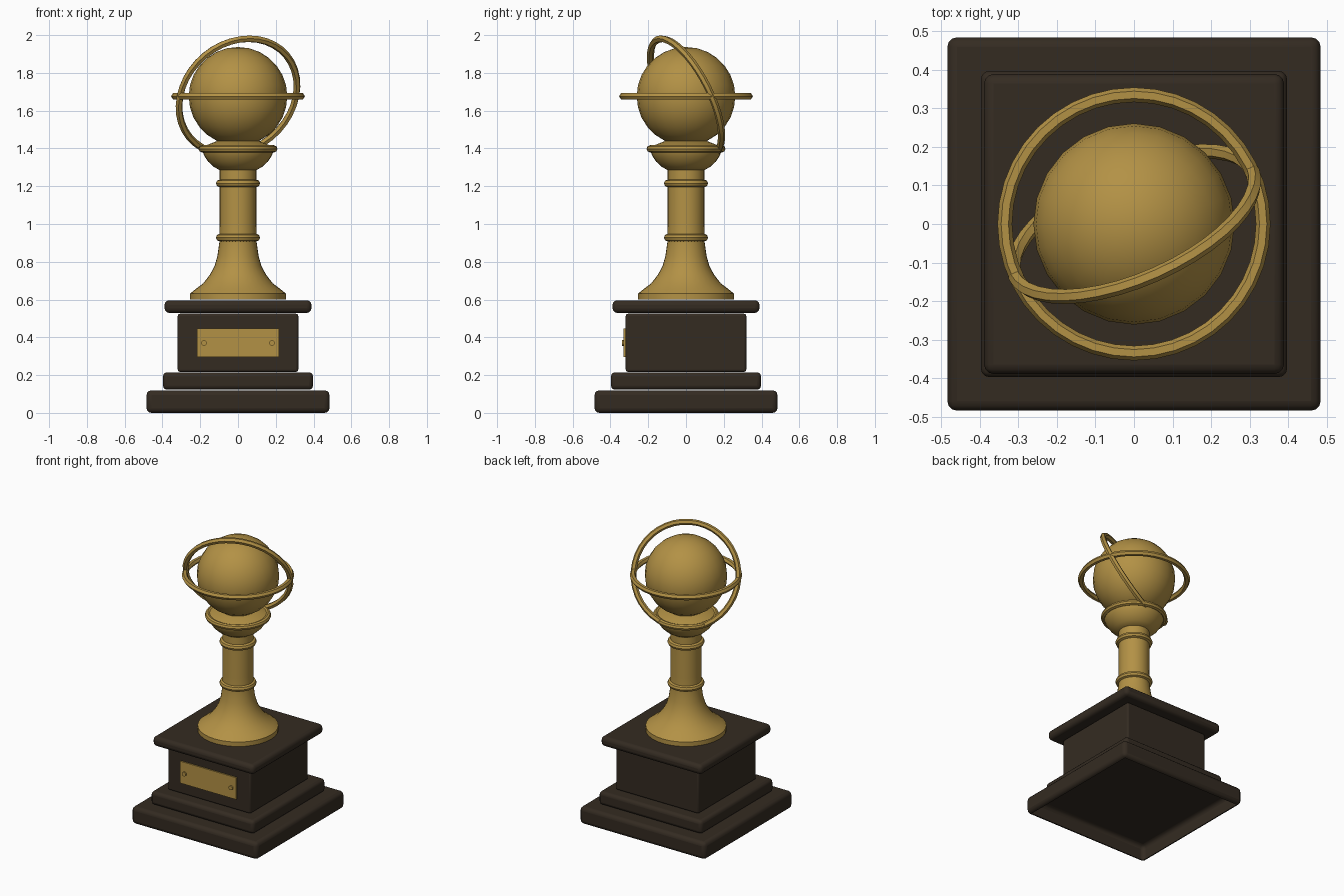
import bpy, bmesh, math

if "Cube" in bpy.data.objects:
    bpy.data.objects.remove(bpy.data.objects["Cube"])


def material(name, rgb):
    m = bpy.data.materials.new(name)
    m.diffuse_color = (*rgb, 1)
    m.use_nodes = True
    m.node_tree.nodes["Principled BSDF"].inputs["Base Color"].default_value = m.diffuse_color
    return m


GOLD = material("antique gold", (0.45, 0.285, 0.06))
WOOD = material("dark wood", (0.034, 0.024, 0.0155))


def finish(name, mat, smooth=True):
    ob = bpy.context.object
    ob.name = name
    ob.data.materials.append(mat)
    if smooth:
        bpy.ops.object.shade_smooth_by_angle(angle=math.radians(40))
    return ob


def box(name, mat, half, z0, z1, bevel, open_below=False):
    bpy.ops.mesh.primitive_cube_add(size=1, location=(0, 0, (z0 + z1) / 2))
    bpy.context.object.scale = (2 * half, 2 * half, z1 - z0)
    bpy.ops.object.transform_apply(location=False, scale=True)
    ob = finish(name, mat)
    bm = bmesh.new()
    bm.from_mesh(ob.data)
    bmesh.ops.bevel(bm, geom=bm.edges[:], offset=bevel, segments=3, profile=0.5, affect='EDGES')
    if open_below:
        low = min(bm.faces, key=lambda f: f.calc_center_median().z)
        bmesh.ops.delete(bm, geom=[low], context='FACES')
    for f in bm.faces:
        f.smooth = True
    bm.to_mesh(ob.data)
    bm.free()
    return ob


def lathe(name, mat, profile, n=32):
    verts, faces = [], []
    for r, z in profile:
        for i in range(n):
            a = 2 * math.pi * i / n
            verts.append((r * math.cos(a), r * math.sin(a), z))
    for k in range(len(profile) - 1):
        for i in range(n):
            j = (i + 1) % n
            faces.append((k * n + i, k * n + j, (k + 1) * n + j, (k + 1) * n + i))
    faces.append(tuple(reversed(range(n))))
    faces.append(tuple(range((len(profile) - 1) * n, len(profile) * n)))
    me = bpy.data.meshes.new(name)
    me.from_pydata(verts, [], faces)
    ob = bpy.data.objects.new(name, me)
    bpy.context.collection.objects.link(ob)
    bpy.ops.object.select_all(action='DESELECT')
    bpy.context.view_layer.objects.active = ob
    ob.select_set(True)
    return finish(name, mat)


def ring(name, z, major, minor, rot=(0, 0, 0), sides=8):
    bpy.ops.mesh.primitive_torus_add(location=(0, 0, z), rotation=rot, major_radius=major,
                                     minor_radius=minor, major_segments=40, minor_segments=sides)
    return finish(name, GOLD)


# Stepped wooden plinth, hollow below, with thin shadow gaps between the tiers
box("base_step", WOOD, 0.484, 0.0, 0.119, 0.025, open_below=True)
box("second_step", WOOD, 0.397, 0.123, 0.215, 0.022)
box("plinth_block", WOOD, 0.319, 0.217, 0.525, 0.012)
box("plinth_cap", WOOD, 0.389, 0.529, 0.596, 0.025)

# Blank plaque with two screws
bpy.ops.mesh.primitive_cube_add(size=1, location=(0, -0.326, 0.372))
bpy.context.object.scale = (0.432, 0.009, 0.152)
finish("plaque", GOLD, False)
for sx in (-1, 1):
    bpy.ops.mesh.primitive_cylinder_add(vertices=12, radius=0.015, depth=0.014,
                                        location=(sx * 0.18, -0.333, 0.37),
                                        rotation=(math.pi / 2, 0, 0))
    finish("plaque_screw", GOLD)

# Column with flared foot, and its collars
lathe("column", GOLD, [(0.255, 0.6), (0.255, 0.631), (0.225, 0.655), (0.185, 0.685), (0.15, 0.73),
                       (0.125, 0.775), (0.109, 0.83), (0.099, 0.9), (0.097, 1.0), (0.097, 1.3)])
for z in (0.928, 1.215):
    ring("column_collar", z, 0.097, 0.02)

# Cup holding the globe
lathe("cup", GOLD, [(0.097, 1.285), (0.13, 1.304), (0.158, 1.33), (0.178, 1.36), (0.188, 1.385),
                    (0.19, 1.408), (0.11, 1.44)])
ring("cup_lip", 1.398, 0.19, 0.019)

# Globe with level and tilted rings
bpy.ops.mesh.primitive_uv_sphere_add(segments=24, ring_count=14, radius=0.261, location=(0, 0, 1.676))
finish("globe", GOLD)
ring("level_ring", 1.676, 0.335, 0.019, sides=6)
ring("tilted_ring", 1.676, 0.336, 0.019, (math.radians(-65), 0, math.radians(24)), sides=6)
